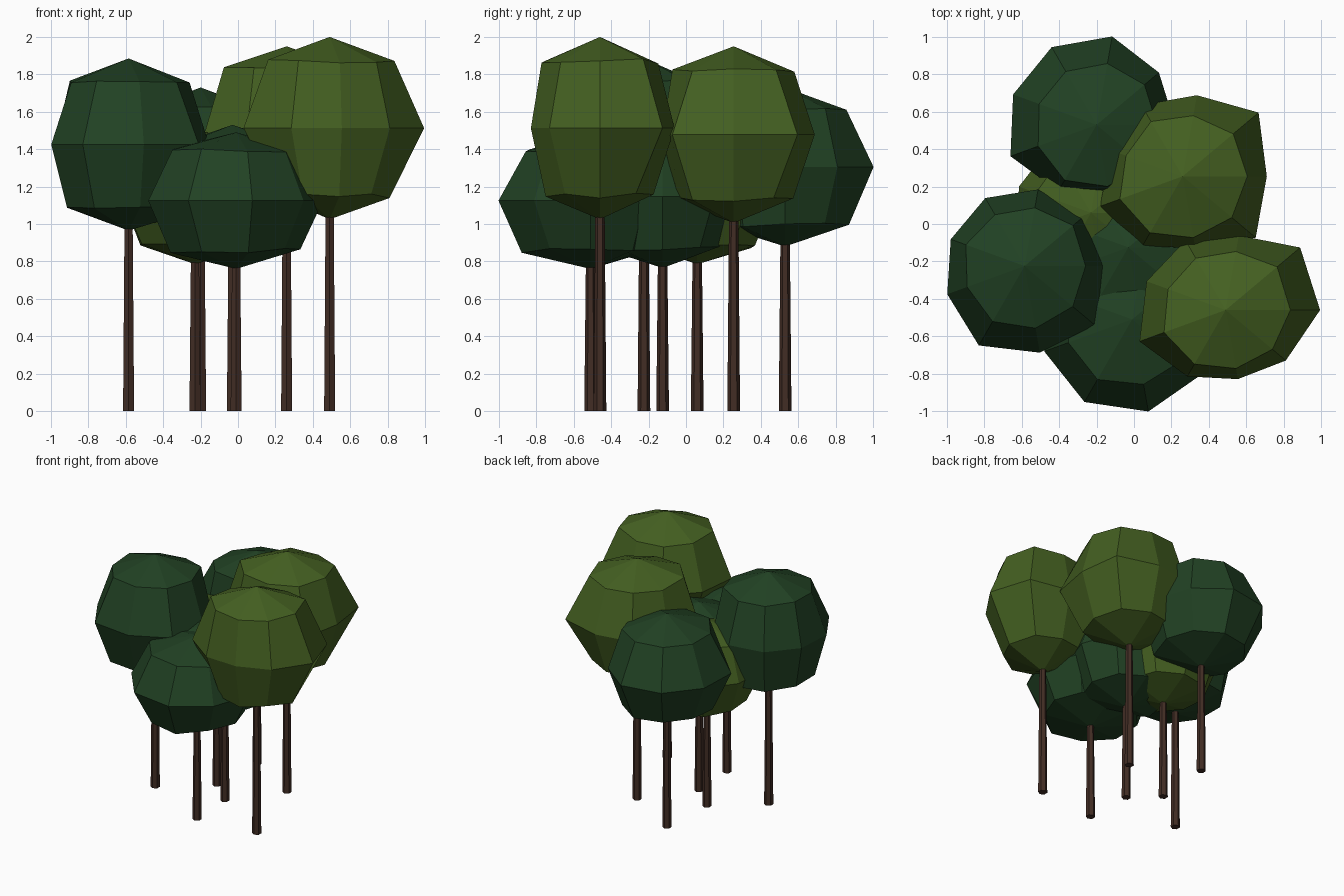
import bpy, bmesh, math, random
from mathutils import Vector

if "Cube" in bpy.data.objects:
    bpy.data.objects.remove(bpy.data.objects["Cube"])

random.seed(4)

def material(name, rgb):
    m = bpy.data.materials.new(name)
    m.diffuse_color = (*rgb, 1)
    m.use_nodes = True
    m.node_tree.nodes["Principled BSDF"].inputs["Base Color"].default_value = m.diffuse_color
    return m

DARK = material("dark_green", (0.015, 0.053, 0.017))
LIGHT = material("olive_green", (0.057, 0.115, 0.015))
BARK = material("bark_brown", (0.054, 0.026, 0.018))

def finish(bm, name, mat):
    bmesh.ops.recalc_face_normals(bm, faces=bm.faces[:])
    me = bpy.data.meshes.new(name)
    bm.to_mesh(me)
    bm.free()
    me.materials.append(mat)
    ob = bpy.data.objects.new(name, me)
    bpy.context.collection.objects.link(ob)

def crown(name, mat, x, y, z0, z1, low, radii):
    """Nine-sided, four-band faceted ball with an uneven waist; low scales the lower ring."""
    bm = bmesh.new()
    n = len(radii)
    mid, h, mean = (z0 + z1) / 2, (z1 - z0) / 2, sum(radii) / n
    rings = []
    for level in (-1, 0, 1):
        ring = []
        for i, r in enumerate(radii):
            a = math.tau * i / n
            dz = 0
            if level:
                s = random.uniform(0.96, 1.05)
                dz = level * 0.73 * h * s
                r = (0.6 * mean + 0.15 * r) * s * (low if level < 0 else 1)
            ring.append(bm.verts.new((x + r * math.cos(a), y + r * math.sin(a), mid + dz)))
        rings.append(ring)
    bottom, top = bm.verts.new((x, y, z0)), bm.verts.new((x, y, z1))
    for i in range(n):
        j = (i + 1) % n
        bm.faces.new((bottom, rings[0][j], rings[0][i]))
        bm.faces.new((top, rings[2][i], rings[2][j]))
        for lo, hi in zip(rings, rings[1:]):
            bm.faces.new((lo[i], lo[j], hi[j], hi[i]))
    finish(bm, name, mat)

def trunk(name, x, y, height):
    """Slim tapered six-sided trunk."""
    bm = bmesh.new()
    bmesh.ops.create_cone(bm, cap_ends=True, segments=6, radius1=0.034,
                          radius2=0.025, depth=height)
    bmesh.ops.translate(bm, verts=bm.verts[:], vec=Vector((x, y, height / 2)))
    finish(bm, name, BARK)

# Each tree: label, leaf colour, x, y, crown bottom, crown top, lower ring scale,
# waist radii every 40 degrees
TREES = [
    ("back", DARK, -0.20, 0.53, 0.88, 1.73, 1.03, (.42, .435, .48, .48, .475, .49, .41, .38, .42)),
    ("right_back", LIGHT, 0.26, 0.255, 1.005, 1.95, .97, (.45, .53, .44, .44, .41, .47, .43, .39, .51)),
    ("left", DARK, -0.585, -0.225, 0.965, 1.885, 1.06, (.43, .41, .416, .42, .42, .44, .49, .47, .49)),
    ("right_front", LIGHT, 0.49, -0.46, 1.025, 2.00, .89, (.505, .52, .405, .43, .45, .49, .41, .375, .42)),
    ("front", DARK, -0.01, -0.51, 0.76, 1.49, 1.0, (.465, .45, .44, .44, .46, .50, .51, .50, .47)),
    ("middle_left", LIGHT, -0.23, 0.06, 0.785, 1.51, 1.0, (.42, .43, .42, .42, .41, .42, .42, .42, .42)),
    ("middle", DARK, -0.03, -0.125, 0.765, 1.53, 1.0, (.43, .43, .42, .43, .43, .43, .42, .42, .43)),
]

for label, leaf, x, y, z0, z1, low, radii in TREES:
    crown(label + "_tree_crown", leaf, x, y, z0, z1, low, radii)
    trunk(label + "_tree_trunk", x, y, z0 + 0.06)
